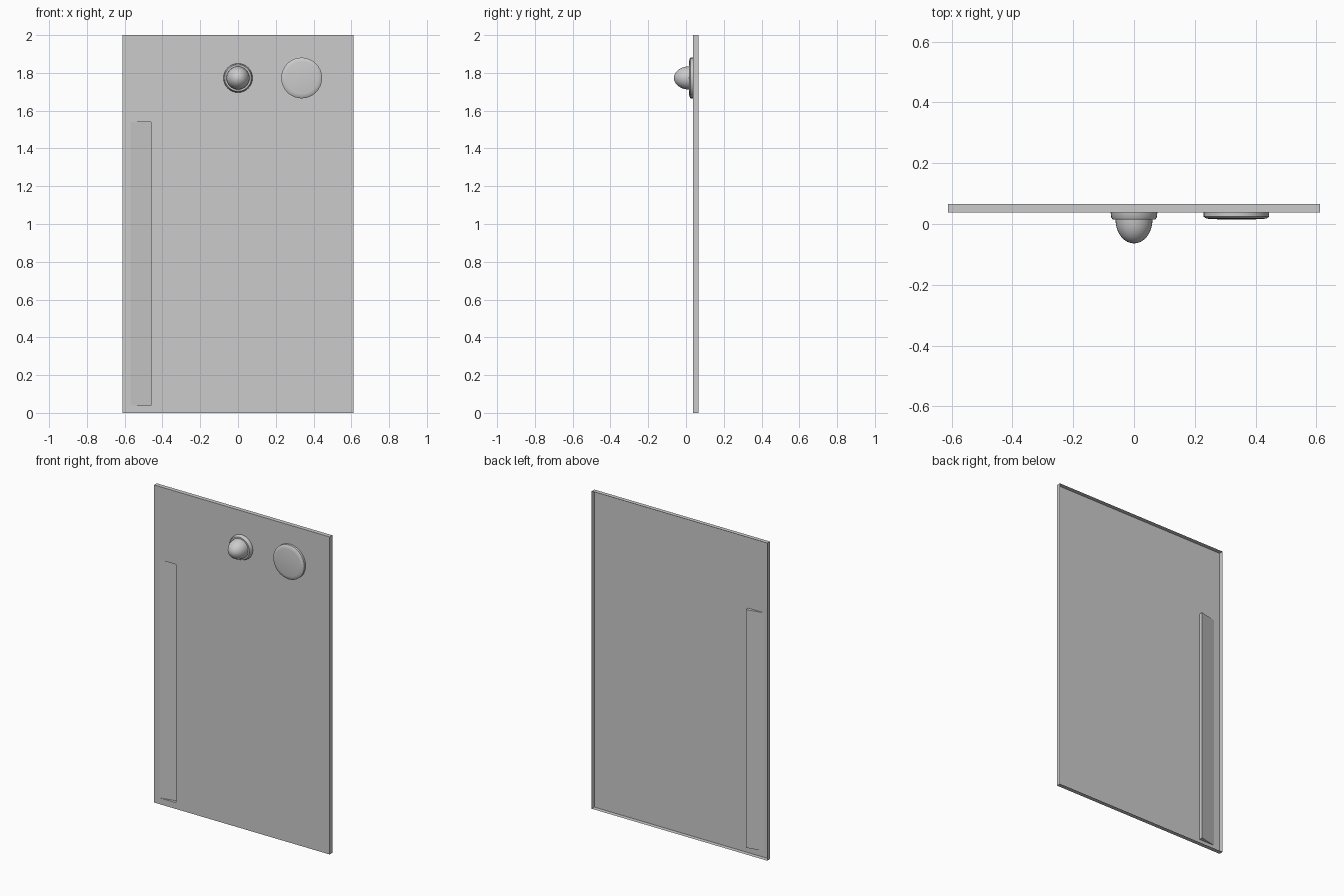
import bpy, bmesh, math

if "Cube" in bpy.data.objects:
    bpy.data.objects.remove(bpy.data.objects["Cube"])

FRONT, BACK = 0.038, 0.065


def finish(name, bm, angle=35):
    bmesh.ops.remove_doubles(bm, verts=bm.verts, dist=1e-5)
    me = bpy.data.meshes.new(name)
    bm.to_mesh(me)
    bm.free()
    ob = bpy.data.objects.new(name, me)
    bpy.context.collection.objects.link(ob)
    bpy.ops.object.select_all(action='DESELECT')
    ob.select_set(True)
    bpy.context.view_layer.objects.active = ob
    bpy.ops.object.shade_smooth_by_angle(angle=math.radians(angle))
    return ob


def face(bm, *pts):
    bm.faces.new([bm.verts.new(p) for p in pts])


def lathe(name, x, z, profile, segments=32):
    """Revolve (radius, y) points around a front-to-back axis."""
    bm = bmesh.new()
    vs = [bm.verts.new((x + r, y, z)) for r, y in profile]
    es = [bm.edges.new(p) for p in zip(vs, vs[1:])]
    bmesh.ops.spin(bm, geom=vs + es, cent=(x, 0, z), axis=(0, 1, 0),
                   angle=2 * math.pi, steps=segments)
    bmesh.ops.remove_doubles(bm, verts=bm.verts, dist=1e-5)
    bmesh.ops.recalc_face_normals(bm, faces=bm.faces)
    # open-backed shell: make sure normals face the front
    if sum(f.normal.y * f.calc_area() for f in bm.faces) > 0:
        bmesh.ops.reverse_faces(bm, faces=bm.faces)
    return finish(name, bm, 40)


# Pressed door sheet: hollow tray with a backward lip and a ramped grip recess
bm = bmesh.new()
W, H = 0.612, 2.0
x0, x1, z0, z1 = -0.57, -0.46, 0.04, 1.54
xs, zs = (-W, x0, x1, W), (0, z0, z1, H)
for i in range(3):
    for k in range(3):
        if (i, k) == (0 + 1, 1):
            continue
        a, b, c, d = xs[i], xs[i + 1], zs[k], zs[k + 1]
        face(bm, (a, FRONT, c), (b, FRONT, c), (b, FRONT, d), (a, FRONT, d))

# Backward lip
rim = [(-W, 0), (W, 0), (W, H), (-W, H)]
for (ax, az), (bx, bz) in zip(rim, rim[1:] + rim[:1]):
    face(bm, (ax, FRONT, az), (ax, BACK, az), (bx, BACK, bz), (bx, FRONT, bz))

# Grip recess: flush on the left, deepest on the right
DEEP = BACK - 0.003
face(bm, (x0, FRONT, z0), (x1, DEEP, z0), (x1, DEEP, z1), (x0, FRONT, z1))
face(bm, (x1, FRONT, z0), (x1, FRONT, z1), (x1, DEEP, z1), (x1, DEEP, z0))
face(bm, (x0, FRONT, z0), (x1, FRONT, z0), (x1, DEEP, z0))
face(bm, (x0, FRONT, z1), (x1, DEEP, z1), (x1, FRONT, z1))
finish("door_panel", bm, 10)

# Knob: stepped collar and rounded dome
lathe("knob_collar", 0, 1.773,
      [(0.077, FRONT), (0.075, 0.022), (0.070, 0.015), (0.058, 0.015)])
dome = [(0.061 * math.cos(t * math.pi / 16), 0.015 - 0.079 * math.sin(t * math.pi / 16))
        for t in range(8)] + [(0, -0.064)]
lathe("knob_dome", 0, 1.773, dome)

# Round button beside the knob
lathe("round_button", 0.337, 1.773,
      [(0.108, FRONT), (0.108, 0.024), (0.100, 0.0185), (0.085, 0.016), (0, 0.0145)])
